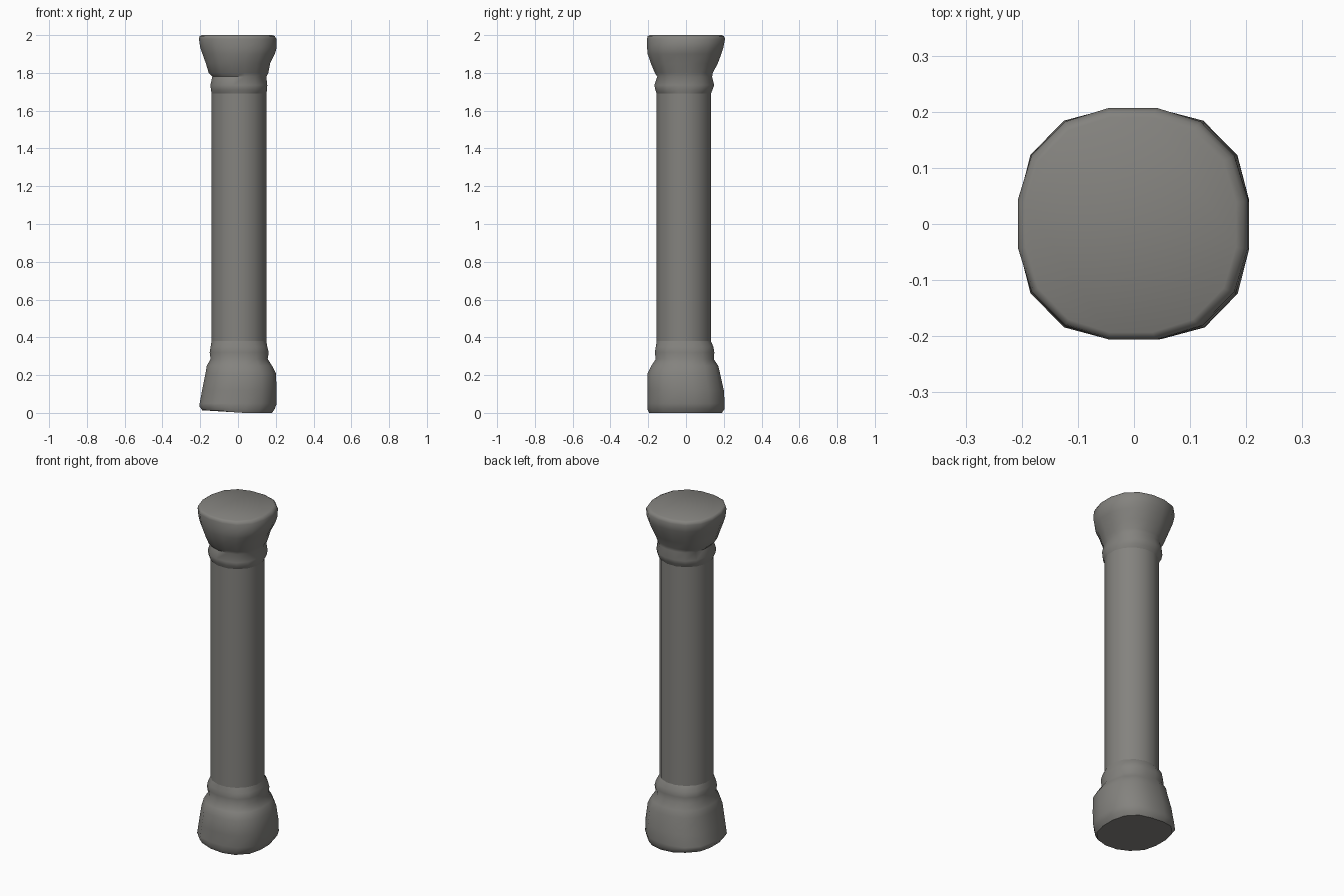
import bpy, bmesh, math

if "Cube" in bpy.data.objects:
    bpy.data.objects.remove(bpy.data.objects["Cube"])

SIDES = 16

stone = bpy.data.materials.new("worn grey stone")
stone.diffuse_color = (0.23, 0.225, 0.21, 1.0)
stone.use_nodes = True
stone.node_tree.nodes["Principled BSDF"].inputs["Base Color"].default_value = stone.diffuse_color

# Shared end rings: z, x min, x max, y min, y max
SHAFT_LOW = (0.38, -0.14, 0.15, -0.155, 0.132)
SHAFT_HIGH = (1.69, -0.14, 0.15, -0.155, 0.132)


def ring(bm, row, full):
    """One worn round cross-section: a circle pushed out and clipped at its bounds."""
    z, x0, x1, y0, y1 = row
    cx, cy, rx, ry = (x0 + x1) / 2, (y0 + y1) / 2, (x1 - x0) / 2, (y1 - y0) / 2
    verts = []
    for i in range(SIDES):
        a = 2 * math.pi * (i + 0.5) / SIDES
        ux = max(-1, min(1, full * math.cos(a)))
        uy = max(-1, min(1, full * math.sin(a)))
        verts.append(bm.verts.new((cx + rx * ux, cy + ry * uy, z)))
    return verts


def build(name, rows, full, cap_low=False, cap_high=False, tilt=0.0):
    bm = bmesh.new()
    rings = []
    for k, row in enumerate(rows):
        # the shaft joints stay round, the worn blocks are fuller
        joint = row in (SHAFT_LOW, SHAFT_HIGH)
        rings.append(ring(bm, row, 1.02 if joint else full))
    for a, b in zip(rings, rings[1:]):
        for i in range(SIDES):
            j = (i + 1) % SIDES
            bm.faces.new((a[i], a[j], b[j], b[i]))
    if cap_low:
        bm.faces.new(rings[0][::-1])
    if cap_high:
        bm.faces.new(rings[-1])
    # chipped underside: the left part of the lowest rings is lifted
    for v in bm.verts:
        if tilt and v.co.z < 0.03 and v.co.x < 0:
            v.co.z += tilt * min(1, -v.co.x / 0.12)
    mesh = bpy.data.meshes.new(name)
    bm.to_mesh(mesh)
    bm.free()
    obj = bpy.data.objects.new(name, mesh)
    mesh.materials.append(stone)
    bpy.context.collection.objects.link(obj)
    bpy.ops.object.select_all(action='DESELECT')
    obj.select_set(True)
    bpy.context.view_layer.objects.active = obj
    bpy.ops.object.shade_smooth_by_angle(angle=math.radians(50))
    return obj


# Base: flared worn block with a small collar
base_rows = [
    (0.0, -0.19, 0.18, -0.195, 0.19),
    (0.022, -0.205, 0.195, -0.205, 0.205),
    (0.05, -0.203, 0.205, -0.205, 0.205),
    (0.12, -0.19, 0.205, -0.205, 0.20),
    (0.21, -0.172, 0.20, -0.203, 0.18),
    (0.25, -0.165, 0.18, -0.183, 0.17),
    (0.285, -0.145, 0.157, -0.16, 0.147),
    (0.32, -0.15, 0.163, -0.165, 0.15),
    (0.35, -0.145, 0.155, -0.16, 0.145),
    SHAFT_LOW,
]
build("column_base", base_rows, 1.08, cap_low=True, tilt=0.014)

# Shaft: plain straight drum
build("column_shaft", [SHAFT_LOW, SHAFT_HIGH], 1.02)

# Capital: collar, narrow neck and flared top with a softened rim
capital_rows = [
    SHAFT_HIGH,
    (1.71, -0.143, 0.154, -0.162, 0.14),
    (1.735, -0.146, 0.155, -0.168, 0.149),
    (1.78, -0.136, 0.15, -0.152, 0.138),
    (1.80, -0.155, 0.16, -0.165, 0.142),
    (1.85, -0.17, 0.17, -0.186, 0.168),
    (1.90, -0.188, 0.195, -0.203, 0.187),
    (1.935, -0.20, 0.205, -0.206, 0.198),
    (1.98, -0.207, 0.203, -0.206, 0.207),
    (1.994, -0.203, 0.195, -0.203, 0.20),
    (2.0, -0.193, 0.182, -0.193, 0.19),
]
build("column_capital", capital_rows, 1.06, cap_high=True)
